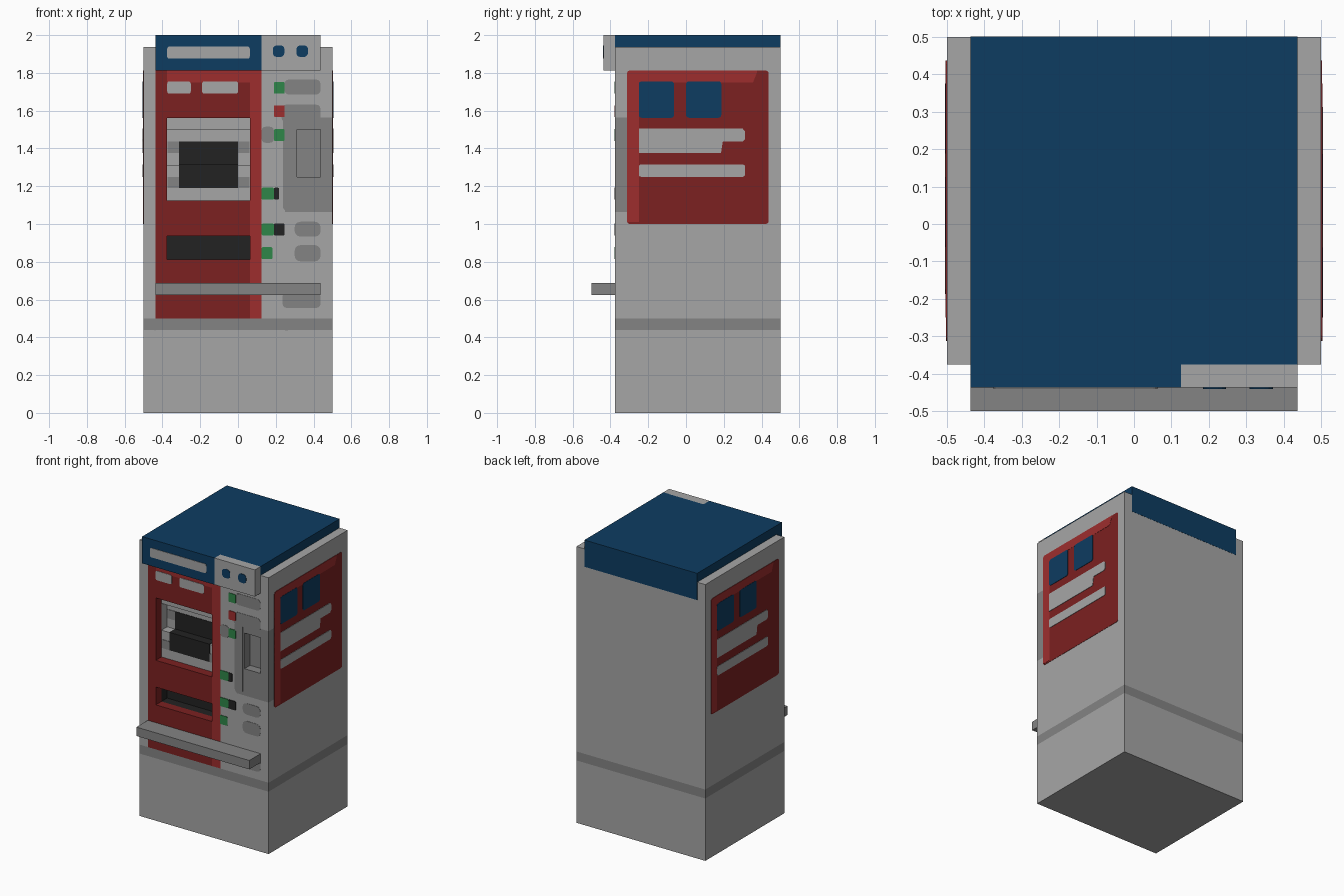
import bpy, bmesh, math
from mathutils import Vector

if "Cube" in bpy.data.objects:
    bpy.data.objects.remove(bpy.data.objects["Cube"])

# Flat colours
COLS = {
    "light_grey": (.38, .38, .38), "dark_grey": (.23, .23, .23),
    "dark_red": (.20, .015, .015), "bright_red": (.34, .027, .027),
    "blue": (.004, .045, .12), "black": (.016, .016, .016),
    "green": (.028, .24, .065),
}
NAMES = list(COLS)
MATS = {}
for n, c in COLS.items():
    m = bpy.data.materials.new(n)
    m.diffuse_color = (*c, 1)
    m.use_nodes = True
    m.node_tree.nodes["Principled BSDF"].inputs["Base Color"].default_value = m.diffuse_color
    MATS[n] = m


def add_object(name, bm, mat=None):
    bmesh.ops.recalc_face_normals(bm, faces=bm.faces)
    me = bpy.data.meshes.new(name)
    bm.to_mesh(me)
    bm.free()
    ob = bpy.data.objects.new(name, me)
    bpy.context.collection.objects.link(ob)
    if mat:
        me.materials.append(MATS[mat])
    return ob


def prism(name, pts, offset, mat=None):
    """Extrude a closed 3D outline along an offset."""
    bm = bmesh.new()
    f = bm.faces.new([bm.verts.new(p) for p in pts])
    r = bmesh.ops.extrude_face_region(bm, geom=[f])
    vs = [g for g in r["geom"] if isinstance(g, bmesh.types.BMVert)]
    bmesh.ops.translate(bm, verts=vs, vec=Vector(offset))
    return add_object(name, bm, mat)


def box(name, x0, x1, y0, y1, z0, z1, mat=None):
    return prism(name, [(x0, y0, z0), (x1, y0, z0), (x1, y1, z0), (x0, y1, z0)],
                 (0, 0, z1 - z0), mat)


def rounded(u0, u1, v0, v1, r, seg=3):
    pts = []
    for k, (cu, cv) in enumerate([(u1 - r, v1 - r), (u0 + r, v1 - r),
                                  (u0 + r, v0 + r), (u1 - r, v0 + r)]):
        for i in range(seg + 1):
            a = math.pi / 2 * (k + i / seg)
            pts.append((cu + r * math.cos(a), cv + r * math.sin(a)))
    return pts


def front_plate(name, u0, u1, v0, v1, mat, r=.012, y=-.375, t=.003):
    return prism(name, [(u, y, v) for u, v in rounded(u0, u1, v0, v1, r)], (0, -t, 0), mat)


def side_plate(name, pts, mat, t):
    # right side, and the same design turned round for the left side
    prism("right_" + name, [(.5, u, v) for u, v in pts], (t, 0, 0), mat)
    prism("left_" + name, [(-.5, .125 - u, v) for u, v in pts], (-t, 0, 0), mat)


# Cabinet with stepped window, slot and handset recesses cut out
body = box("cabinet", -.5, .5, -.375, .5, 0, 1.9375)
for n in NAMES:
    body.data.materials.append(MATS[n])
window = prism("window_cutter", [(-.375, y, z) for y, z in [
    (-.45, 1.125), (-.3125, 1.125), (-.3125, 1.3125), (-.25, 1.3125),
    (-.25, 1.5), (-.3125, 1.5), (-.3125, 1.5625), (-.45, 1.5625)]], (.4375, 0, 0))
slot = box("slot_cutter", -.375, .0625, -.45, -.25, .8125, .9375)
handle = box("handset_cutter", .3125, .4375, -.45, -.3125, 1.25, 1.5)
for c in (window, slot, handle):
    mod = body.modifiers.new(c.name, 'BOOLEAN')
    mod.operation = 'DIFFERENCE'
    mod.solver = 'EXACT'
    mod.object = c
    c.hide_render = True
dg = bpy.context.evaluated_depsgraph_get()
cut = bpy.data.meshes.new_from_object(body.evaluated_get(dg))
body.modifiers.clear()
for c in (window, slot, handle):
    bpy.data.objects.remove(c)

# Split the cabinet faces at the colour borders
bm = bmesh.new()
bm.from_mesh(cut)
bmesh.ops.triangulate(bm, faces=bm.faces)
planes = [(0, v) for v in (-.4375, -.375, .0625, .125, .25)] + [(1, -.3125)] + \
         [(2, v) for v in (.4375, .5, 1.0625, 1.5625, 1.75, 1.8125)]
for axis, v in planes:
    d = Vector((0, 0, 0))
    d[axis] = 1
    bmesh.ops.bisect_plane(bm, geom=bm.verts[:] + bm.edges[:] + bm.faces[:],
                           plane_co=d * v, plane_no=d, dist=1e-5)


def colour(f):
    x, y, z = f.calc_center_median()
    inside = y > -.374 and y < -.2 and abs(x) < .45 and .6 < z < 1.6
    if inside:
        if x > .2:
            return "dark_grey"
        if y < -.3135:
            return "dark_red"
        return "black" if z < 1 else "light_grey"
    if .4375 < z < .5:
        return "dark_grey"
    if y < -.374:
        if -.4375 < x < .125 and .5 < z < 1.8125:
            return "bright_red" if x > .0625 or (z > 1.75 and x > -.375) else "dark_red"
        if x > .25 and 1.0625 < z < 1.5625:
            return "dark_grey"
    if x > .499 and y < -.3125 and 1.0625 < z < 1.5625:
        return "dark_grey"
    return "light_grey"


for f in bm.faces:
    f.material_index = NAMES.index(colour(f))
bm.to_mesh(body.data)
bm.free()

# Blue roof cap with its forward sign, grey camera box, front shelf bar
prism("roof_cap", [(x, y, 1.8125) for x, y in [
    (-.4375, -.4375), (.125, -.4375), (.125, -.375), (.4375, -.375),
    (.4375, .501), (-.4375, .501)]], (0, 0, .1875), "blue")
box("lamp_box", .125, .4375, -.4375, -.373, 1.8125, 2, "light_grey")
box("shelf_bar", -.4375, .4375, -.5, -.375, .625, .6875, "dark_grey")
front_plate("sign_stripe", -.375, .0625, 1.875, 1.94, "light_grey", y=-.4375)
for i, x in enumerate((.215, .34)):
    front_plate(f"lamp_{i}", x - .031, x + .031, 1.884, 1.946, "blue", r=.022, y=-.4375)

# Screen in the window: lower step, ledge and upper back, with side keys
front_plate("screen_lower", -.3125, 0, 1.19, 1.3155, "black", r=.001, y=-.3125)
front_plate("screen_upper", -.3125, 0, 1.3125, 1.4375, "black", r=.001, y=-.25)
box("screen_ledge", -.3125, 0, -.3125, -.25, 1.3125, 1.3155, "black")
for i, x in enumerate((-.374, 0)):
    front_plate(f"upper_key_{i}", x, x + .0615, 1.375, 1.4375, "dark_grey", r=.002, y=-.25)
    front_plate(f"lower_key_{i}", x, x + .0615, 1.19, 1.25, "dark_grey", r=.002, y=-.3125)

# Labels above the window
front_plate("label_short", -.375, -.25, 1.69, 1.755, "light_grey")
front_plate("label_long", -.19, 0, 1.69, 1.755, "light_grey")

# Grey pads on the right of the front
for i, (a, b, c, d, r) in enumerate([
        (.245, .4375, 1.685, 1.765, .025), (.23, .4375, 1.54, 1.632, .025),
        (.238, .3, 1.07, 1.56, .02), (.3, .4375, .933, 1.012, .03),
        (.3, .4375, .802, .888, .03), (.235, .4375, .555, .64, .025),
        (.125, .19, 1.43, 1.515, .02)]):
    front_plate(f"grey_pad_{i}", a, b, c, d, "dark_grey", r=r, t=.002)

# Small indicator lights
for i, (a, b, c, col) in enumerate([
        (.19, .247, 1.69, "green"), (.19, .247, 1.566, "bright_red"),
        (.19, .247, 1.44, "green"), (.125, .19, 1.13, "green"),
        (.19, .218, 1.13, "black"), (.125, .19, .94, "green"),
        (.19, .247, .94, "black"), (.125, .182, .815, "green")]):
    front_plate(f"indicator_{i}", a, b, c, c + .062, col, r=.006, t=.004)

# Poster panels on both sides
side_plate("poster", rounded(-.3125, .4375, 1.0, 1.8125, .015), "dark_red", .002)
side_plate("poster_edge", [(-.3125, 1.01), (-.25, 1.01), (-.25, 1.75), (.355, 1.75),
                           (.375, 1.8), (.375, 1.8125), (-.3, 1.8125), (-.3125, 1.8)],
           "bright_red", .0035)
for i, u in enumerate((-.25, 0)):
    side_plate(f"poster_picture_{i}", rounded(u, u + .187, 1.5625, 1.755, .015), "blue", .005)
side_plate("poster_bar_upper", [(-.25, 1.375), (.185, 1.375), (.195, 1.4375), (.3, 1.4375),
                                (.3125, 1.45), (.3125, 1.49), (.3, 1.505), (-.25, 1.505)],
           "light_grey", .005)
side_plate("poster_bar_lower", rounded(-.25, .3125, 1.25, 1.315, .012), "light_grey", .005)
